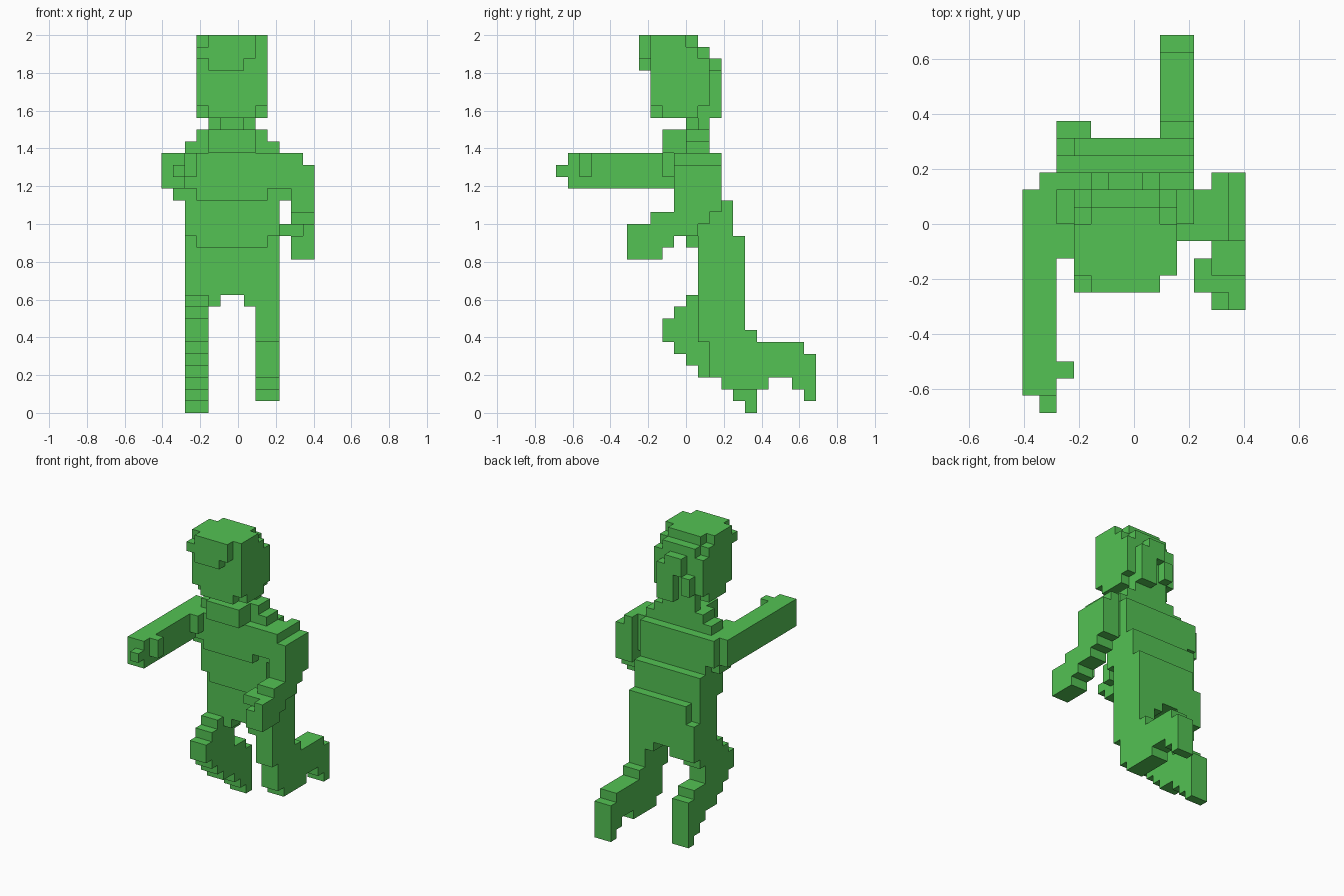
import bpy
import bmesh
from mathutils import Vector

cube = bpy.data.objects.get("Cube")
if cube:
    bpy.data.objects.remove(cube, do_unlink=True)

UNIT = 1 / 16                      # edge of one block
ORIGIN = Vector((-6.5, -11, 0))    # grid corner, in blocks

green = bpy.data.materials.new("plastic_green")
green.use_nodes = True
tint = (0.087, 0.54, 0.087, 1)
green.diffuse_color = tint
green.node_tree.nodes["Principled BSDF"].inputs["Base Color"].default_value = tint

parts = {}


def box(part, x, y, z):
    """Fill a block range of a part; ranges are in whole blocks."""
    parts.setdefault(part, set()).update(
        (i, j, k) for i in range(*x) for j in range(*y) for k in range(*z))


def carve(part, x, y, z):
    """Remove a block range from a part."""
    parts[part] -= {(i, j, k) for i in range(*x) for j in range(*y) for k in range(*z)}


# Head with trimmed jaw corners and stepped back of the skull
box("head", x=(3, 9), y=(8, 12), z=(25, 32))
box("head", x=(3, 9), y=(12, 13), z=(26, 30))
box("head", x=(4, 8), y=(12, 13), z=(25, 31))
for side in (3, 8):
    carve("head", x=(side, side + 1), y=(8, 9), z=(25, 26))
    carve("head", x=(side, side + 1), y=(11, 12), z=(31, 32))

# Fringe and hair at the back
box("hair", x=(3, 4), y=(7, 8), z=(30, 31))
box("hair", x=(4, 7), y=(7, 8), z=(29, 32))
box("hair", x=(7, 8), y=(7, 8), z=(30, 32))
box("hair", x=(5, 7), y=(13, 14), z=(28, 30))
box("hair", x=(6, 8), y=(13, 14), z=(25, 29))
box("hair", x=(4, 5), y=(13, 14), z=(26, 28))

# Neck and collar
box("neck", x=(4, 8), y=(12, 13), z=(24, 25))
box("neck", x=(5, 7), y=(11, 12), z=(24, 25))
box("collar", x=(3, 9), y=(11, 13), z=(23, 24))
box("collar", x=(2, 10), y=(11, 13), z=(22, 23))
box("collar", x=(4, 8), y=(9, 11), z=(22, 24))

# Torso in three layers stepping backwards as they go down
box("chest", x=(2, 10), y=(10, 14), z=(19, 22))
box("chest", x=(3, 9), y=(10, 14), z=(18, 19))
box("chest", x=(2, 10), y=(11, 14), z=(18, 19))
box("belly", x=(2, 10), y=(11, 15), z=(15, 18))
box("belly", x=(3, 9), y=(11, 15), z=(14, 15))
box("hips", x=(2, 10), y=(12, 15), z=(10, 15))
box("hips", x=(3, 10), y=(15, 16), z=(10, 15))
box("hips", x=(2, 3), y=(15, 16), z=(10, 13))
for inner in (4, 7):
    box("hips", x=(inner, inner + 1), y=(12, 16), z=(9, 10))

# Right arm reaching straight forward, with fingertip and thumb
box("right_arm", x=(0, 2), y=(1, 13), z=(19, 22))
box("right_arm", x=(1, 2), y=(13, 14), z=(19, 22))
box("right_arm", x=(1, 2), y=(11, 13), z=(18, 19))
box("right_arm", x=(2, 3), y=(9, 10), z=(20, 22))
box("right_hand", x=(1, 2), y=(0, 1), z=(20, 21))
box("right_hand", x=(2, 3), y=(2, 3), z=(20, 22))

# Left arm hanging, with the elbow bent forward
box("left_arm", x=(10, 11), y=(10, 13), z=(19, 22))
box("left_arm", x=(10, 11), y=(11, 13), z=(18, 19))
box("left_arm", x=(11, 12), y=(10, 14), z=(17, 22))
box("left_arm", x=(12, 13), y=(10, 14), z=(17, 21))
box("left_forearm", x=(11, 13), y=(8, 13), z=(16, 17))
box("left_forearm", x=(11, 13), y=(7, 12), z=(15, 16))
box("left_forearm", x=(11, 13), y=(7, 10), z=(14, 15))
box("left_hand", x=(11, 13), y=(7, 9), z=(13, 14))
box("left_hand", x=(11, 13), y=(6, 7), z=(13, 15))
box("left_hand", x=(12, 13), y=(6, 7), z=(15, 16))
box("left_hand", x=(10, 11), y=(7, 9), z=(15, 16))

# Right leg with the knee forward, stacked from the toe upwards
right_profile = [(16, 17), (15, 17), (14, 17), (12, 17), (11, 17),
                 (10, 16), (9, 14), (9, 14), (10, 15), (11, 16)]
for level, depth in enumerate(right_profile):
    box("right_leg", x=(2, 4), y=depth, z=(level, level + 1))

# Left leg kneeling, with the shin stretched behind
box("left_thigh", x=(8, 10), y=(12, 16), z=(6, 10))
box("left_thigh", x=(8, 10), y=(16, 17), z=(6, 7))
box("left_shin", x=(8, 10), y=(13, 21), z=(3, 6))
box("left_shin", x=(8, 10), y=(14, 18), z=(2, 3))
box("left_foot", x=(8, 10), y=(20, 21), z=(2, 3))
box("left_foot", x=(8, 10), y=(21, 22), z=(1, 5))

# Skin every part with only the block sides that face open air
solid = set().union(*parts.values())
AXES = [Vector(a) for a in ((1, 0, 0), (0, 1, 0), (0, 0, 1))]


def skin(name, cells):
    bm = bmesh.new()
    corners = {}

    def corner(p):
        key = tuple(round(c) for c in p)
        if key not in corners:
            corners[key] = bm.verts.new((Vector(key) + ORIGIN) * UNIT)
        return corners[key]

    for cell in sorted(cells):
        base = Vector(cell)
        for a in range(3):
            normal, u, v = AXES[a], AXES[a - 2], AXES[a - 1]
            for sign in (1, -1):
                if tuple(round(c) for c in base + normal * sign) in solid:
                    continue
                start = base + normal if sign > 0 else base
                loop = [start, start + u, start + u + v, start + v]
                bm.faces.new([corner(p) for p in loop[::sign]])
    bmesh.ops.dissolve_limit(bm, angle_limit=0.01, verts=bm.verts[:], edges=bm.edges[:])
    mesh = bpy.data.meshes.new(name)
    bm.to_mesh(mesh)
    bm.free()
    mesh.materials.append(green)
    bpy.context.collection.objects.link(bpy.data.objects.new(name, mesh))


for part_name, part_cells in parts.items():
    skin(part_name, part_cells)
